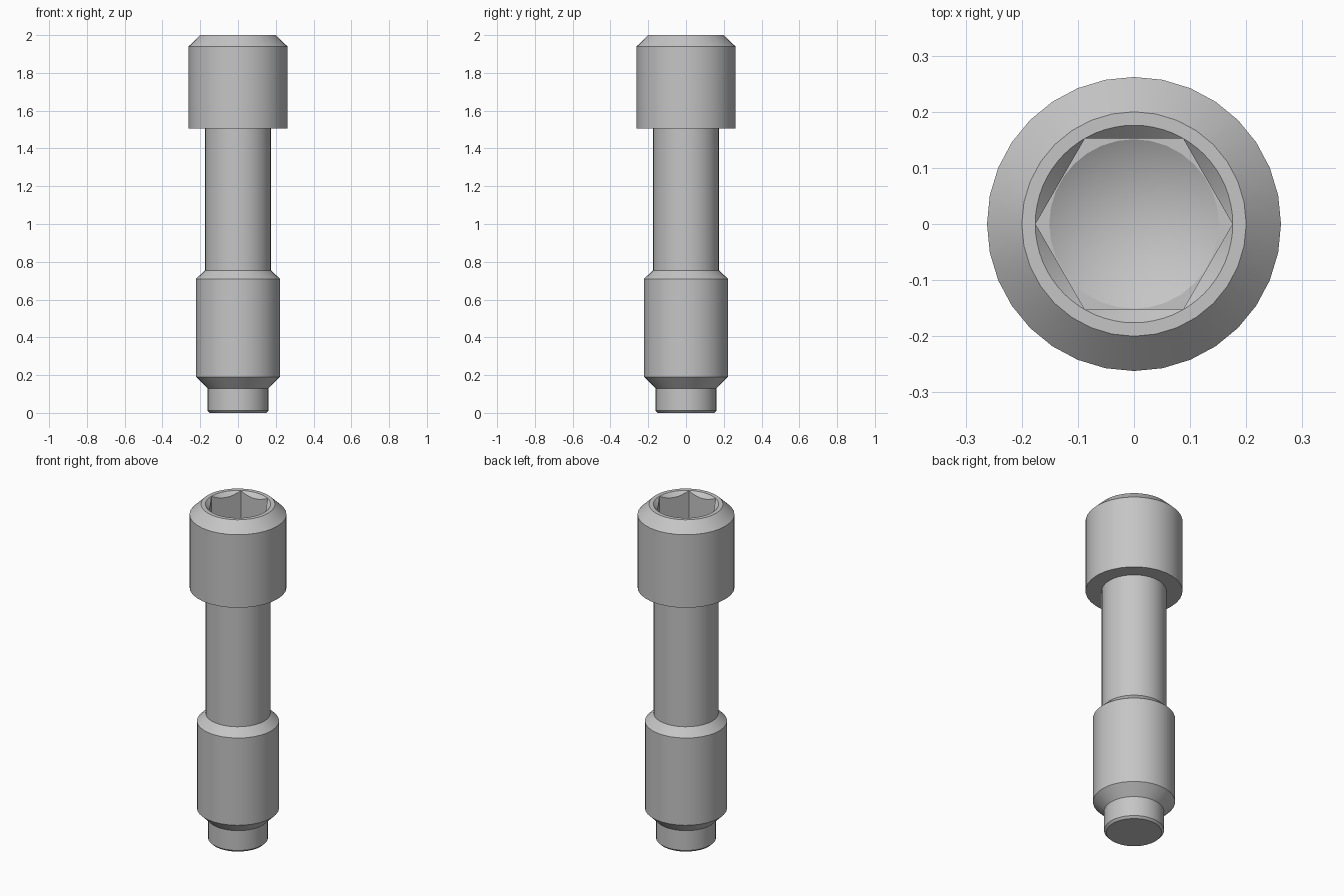
import bpy
import bmesh
import math

cube = bpy.data.objects.get("Cube")
if cube:
    bpy.data.objects.remove(cube, do_unlink=True)

SIDES = 32
SOCKET_FLOOR = 1.74

steel = bpy.data.materials.new("plain grey steel")
steel.use_nodes = True
steel.diffuse_color = (0.56, 0.56, 0.56, 1)
bsdf = next(n for n in steel.node_tree.nodes if n.type == "BSDF_PRINCIPLED")
bsdf.inputs["Base Color"].default_value = steel.diffuse_color


def lathe(name, profile, sides):
    """Closed solid from (radius, height) points, listed from bottom to top."""
    bm = bmesh.new()
    rings = []
    for radius, z in profile:
        if radius == 0:
            rings.append([bm.verts.new((0, 0, z))] * sides)
            continue
        angles = [2 * math.pi * i / sides for i in range(sides)]
        rings.append([bm.verts.new((radius * math.cos(a), radius * math.sin(a), z))
                      for a in angles])
    for low, high in zip(rings, rings[1:]):
        for i in range(sides):
            j = (i + 1) % sides
            corners = dict.fromkeys((low[i], low[j], high[j], high[i]))
            bm.faces.new(list(corners))
    # Flat caps where the profile stops away from the axis
    if profile[0][0]:
        bm.faces.new(rings[0][::-1])
    if profile[-1][0]:
        bm.faces.new(rings[-1])
    bmesh.ops.recalc_face_normals(bm, faces=bm.faces)
    mesh = bpy.data.meshes.new(name)
    bm.to_mesh(mesh)
    bm.free()
    mesh.materials.append(steel)
    obj = bpy.data.objects.new(name, mesh)
    bpy.context.collection.objects.link(obj)
    return obj


# Turned body: tip, lower collar, shank and head
screw = lathe("socket_head_screw", [
    (0.15, 0), (0.162, 0.012), (0.162, 0.13),
    (0.222, 0.19), (0.222, 0.71), (0.175, 0.755),
    (0.175, 1.505), (0.262, 1.505), (0.262, 1.94), (0.2, 2)], SIDES)

# Socket cutters: hexagon, drill point and entry chamfer
cutters = [
    lathe("hex_cutter", [(0.1755, SOCKET_FLOOR), (0.1755, 2.1)], 6),
    lathe("drill_point_cutter", [(0, SOCKET_FLOOR - 0.087), (0.151, SOCKET_FLOOR),
                                 (0.151, SOCKET_FLOOR + 0.05)], SIDES),
    lathe("chamfer_cutter", [(0.135, 1.959), (0.276, 2.1)], SIDES * 2),
]
bpy.context.view_layer.objects.active = screw
for cutter in cutters:
    cut = screw.modifiers.new(cutter.name, "BOOLEAN")
    cut.operation = "DIFFERENCE"
    cut.solver = "EXACT"
    cut.object = cutter
    bpy.ops.object.modifier_apply(modifier=cut.name)
for cutter in cutters:
    bpy.data.objects.remove(cutter, do_unlink=True)

# Smooth round walls with crisp machined edges
bpy.ops.object.select_all(action="DESELECT")
screw.select_set(True)
bpy.ops.object.shade_smooth_by_angle(angle=math.radians(25))
